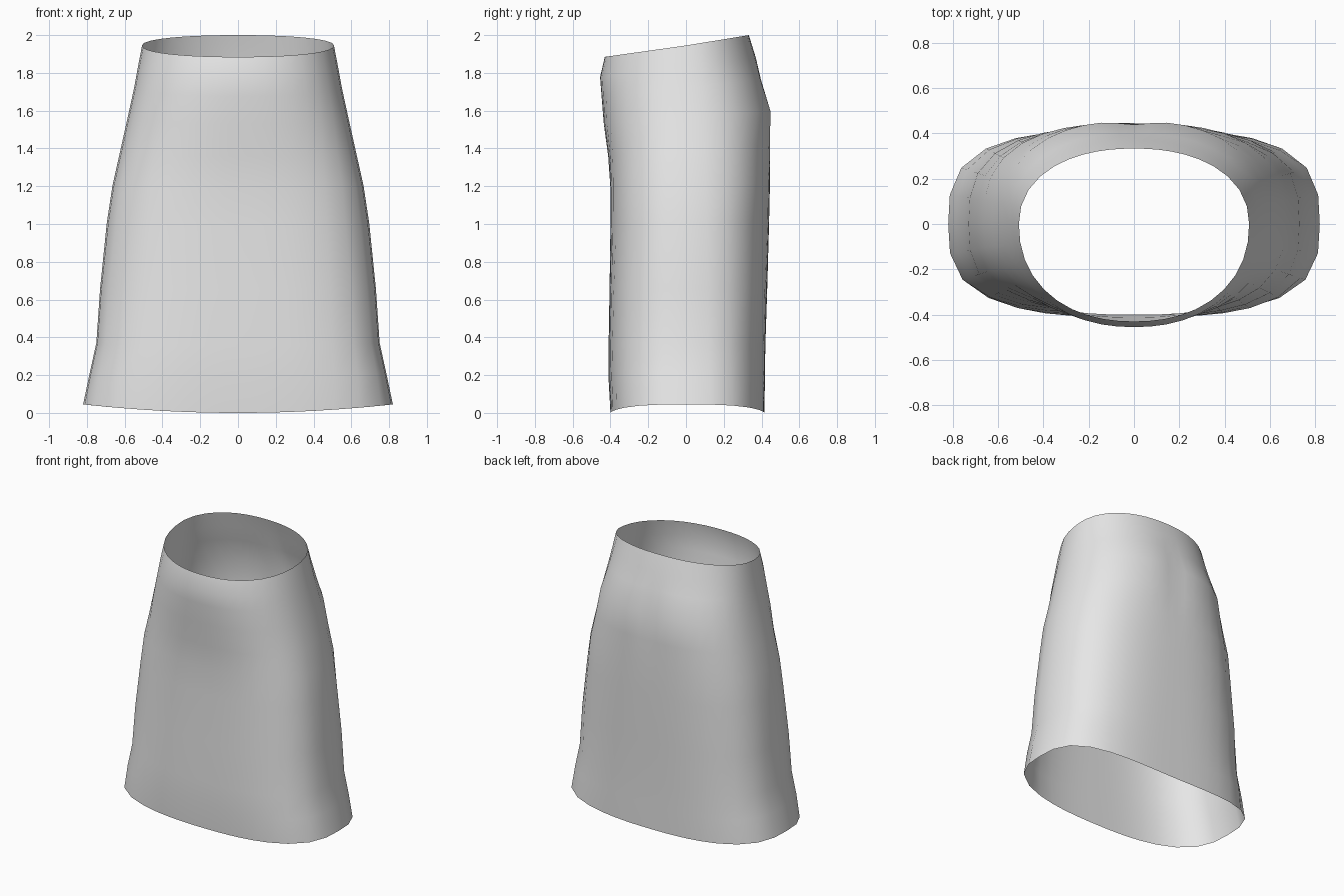
import bpy
import bmesh
from math import cos, sin, pi, exp

cube = bpy.data.objects.get("Cube")
if cube:
    bpy.data.objects.remove(cube, do_unlink=True)

COLUMNS = 40
HEIGHT = 1.945

# Cross-sections from hem to waist:
# height, half width, front depth, back depth, squareness
SECTIONS = [
    (0.0, 0.82, 0.40, 0.415, 3.1),
    (0.18, 0.785, 0.41, 0.418, 3.1),
    (0.35, 0.75, 0.41, 0.42, 3.0),
    (0.65, 0.73, 0.405, 0.43, 2.9),
    (1.0, 0.695, 0.40, 0.44, 2.7),
    (1.2, 0.665, 0.40, 0.445, 2.7),
    (1.38, 0.625, 0.412, 0.45, 2.5),
    (1.56, 0.585, 0.435, 0.455, 2.4),
    (1.72, 0.55, 0.447, 0.40, 2.3),
    (1.83, 0.53, 0.455, 0.37, 2.2),
    (HEIGHT, 0.508, 0.43, 0.333, 2.2),
]


def section_point(section, angle):
    """Point on a rounded section, with a curved hem and a sloping waist."""
    z, width, front, back, power = section
    c, s = cos(angle), sin(angle)
    depth = back if s > 0 else front
    r = (abs(c / width) ** power + abs(s / depth) ** power) ** (-1 / power)
    x, y = r * c, r * s
    t = z / HEIGHT
    # shallow hollow down the middle of the seat
    if s > 0:
        y -= 0.018 * exp(-(x / 0.09) ** 2 - ((z - 1.52) / 0.16) ** 2)
    slope = 0.165 if s > 0 else 0.14
    z += 0.045 * (x / width) ** 2 * (1 - t) ** 4 + slope * y * t ** 3
    return x, y, z


# Fabric colour
fabric = bpy.data.materials.new("grey fabric")
fabric.use_nodes = True
grey = (0.8, 0.8, 0.8, 1)
fabric.diffuse_color = grey
bsdf = next(n for n in fabric.node_tree.nodes if n.type == 'BSDF_PRINCIPLED')
bsdf.inputs["Base Color"].default_value = grey

# Skirt: open tube lofted through the sections
bm = bmesh.new()
rings = [[bm.verts.new(section_point(sec, 2 * pi * i / COLUMNS))
          for i in range(COLUMNS)] for sec in SECTIONS]
for low, high in zip(rings, rings[1:]):
    for i in range(COLUMNS):
        k = (i + 1) % COLUMNS
        bm.faces.new((low[i], low[k], high[k], high[i])).smooth = True

mesh = bpy.data.meshes.new("skirt")
bm.to_mesh(mesh)
bm.free()
mesh.materials.append(fabric)
skirt = bpy.data.objects.new("skirt", mesh)
bpy.context.collection.objects.link(skirt)
